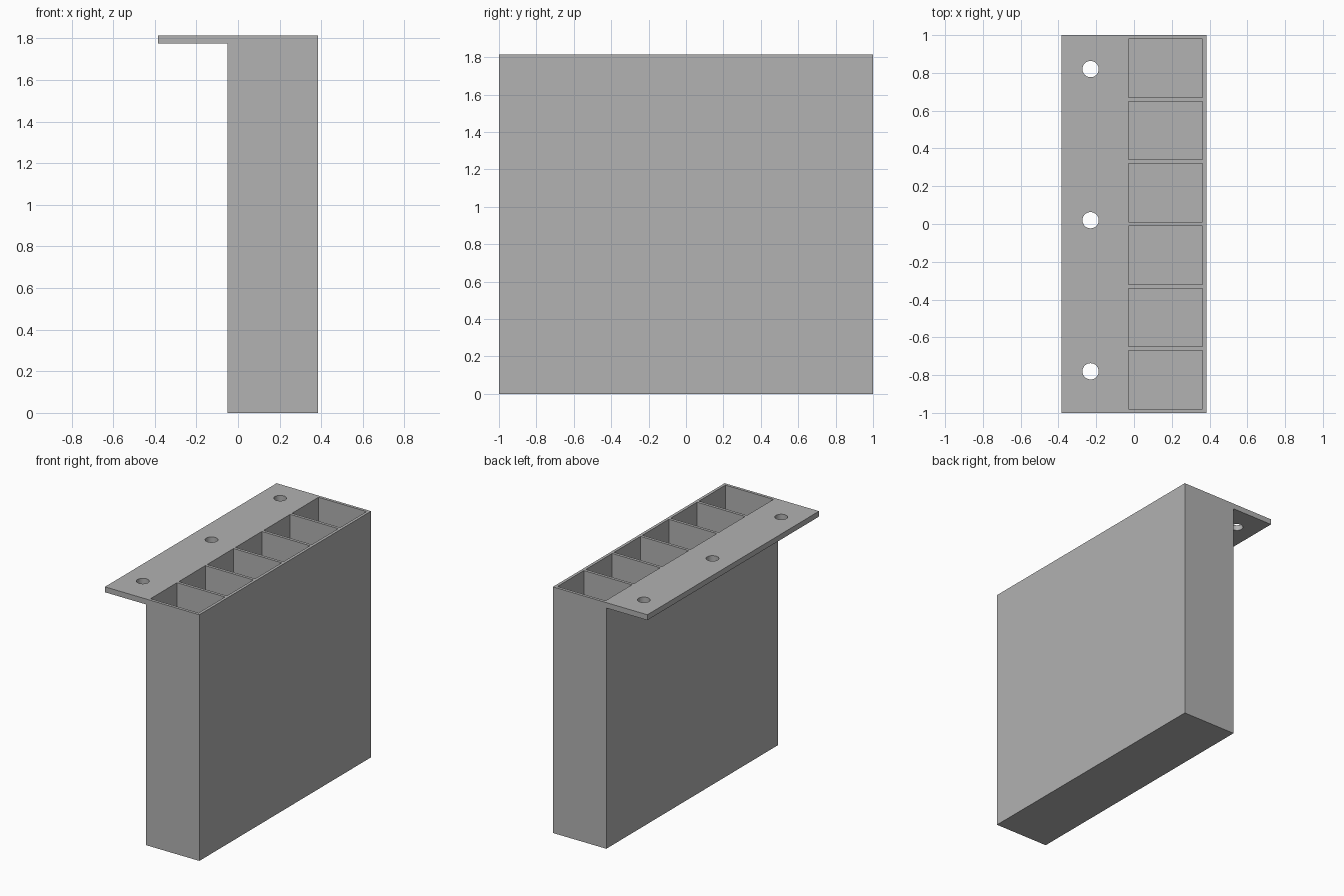
import bpy
from mathutils import Vector

if "Cube" in bpy.data.objects:
    bpy.data.objects.remove(bpy.data.objects["Cube"])

# Main dimensions
HEIGHT, LENGTH = 1.815, 2.0
OUTER, INNER, FLANGE_EDGE = 0.385, -0.05, -0.385
FLANGE = 0.04
WALL = 0.0215
CELLS = 6
HOLE_X, HOLE_R = -0.23, 0.043

grey = bpy.data.materials.new("plain grey")
grey.use_nodes = True
colour = (0.445, 0.445, 0.445, 1)
grey.diffuse_color = colour
grey.node_tree.nodes["Principled BSDF"].inputs["Base Color"].default_value = colour


def box(name, low, high):
    low, high = Vector(low), Vector(high)
    bpy.ops.mesh.primitive_cube_add(size=1, location=(low + high) / 2)
    obj = bpy.context.object
    obj.name = name
    obj.scale = high - low
    bpy.ops.object.transform_apply(location=True, rotation=False, scale=True)
    return obj


def cut(target, cutter):
    mod = target.modifiers.new("cut", "BOOLEAN")
    mod.operation, mod.solver, mod.object = "DIFFERENCE", "EXACT", cutter
    bpy.context.view_layer.objects.active = target
    bpy.ops.object.modifier_apply(modifier=mod.name)
    bpy.data.objects.remove(cutter)


# Bin body with a row of open compartments
body = box("bin_body", (INNER, -LENGTH / 2, 0), (OUTER, LENGTH / 2, HEIGHT))
cell = (LENGTH - WALL * (CELLS + 1)) / CELLS
for i in range(CELLS):
    y = -LENGTH / 2 + WALL + i * (cell + WALL)
    cut(body, box("compartment_cutter", (INNER + WALL, y, WALL),
                  (OUTER - WALL, y + cell, HEIGHT + 0.1)))

# Mounting flange with three screw holes
flange = box("mounting_flange", (FLANGE_EDGE, -LENGTH / 2, HEIGHT - FLANGE),
             (INNER, LENGTH / 2, HEIGHT))
for y in (-0.78, 0.02, 0.82):
    bpy.ops.mesh.primitive_cylinder_add(vertices=48, radius=HOLE_R, depth=0.3,
                                        location=(HOLE_X, y, HEIGHT))
    cut(flange, bpy.context.object)

# Join into one solid
join = body.modifiers.new("join", "BOOLEAN")
join.operation, join.solver, join.object = "UNION", "EXACT", flange
bpy.context.view_layer.objects.active = body
bpy.ops.object.modifier_apply(modifier=join.name)
bpy.data.objects.remove(flange)
body.name = "compartment_bin_with_flange"
body.data.materials.clear()
body.data.materials.append(grey)

bpy.ops.object.select_all(action="DESELECT")
body.select_set(True)
bpy.ops.object.shade_smooth_by_angle()
